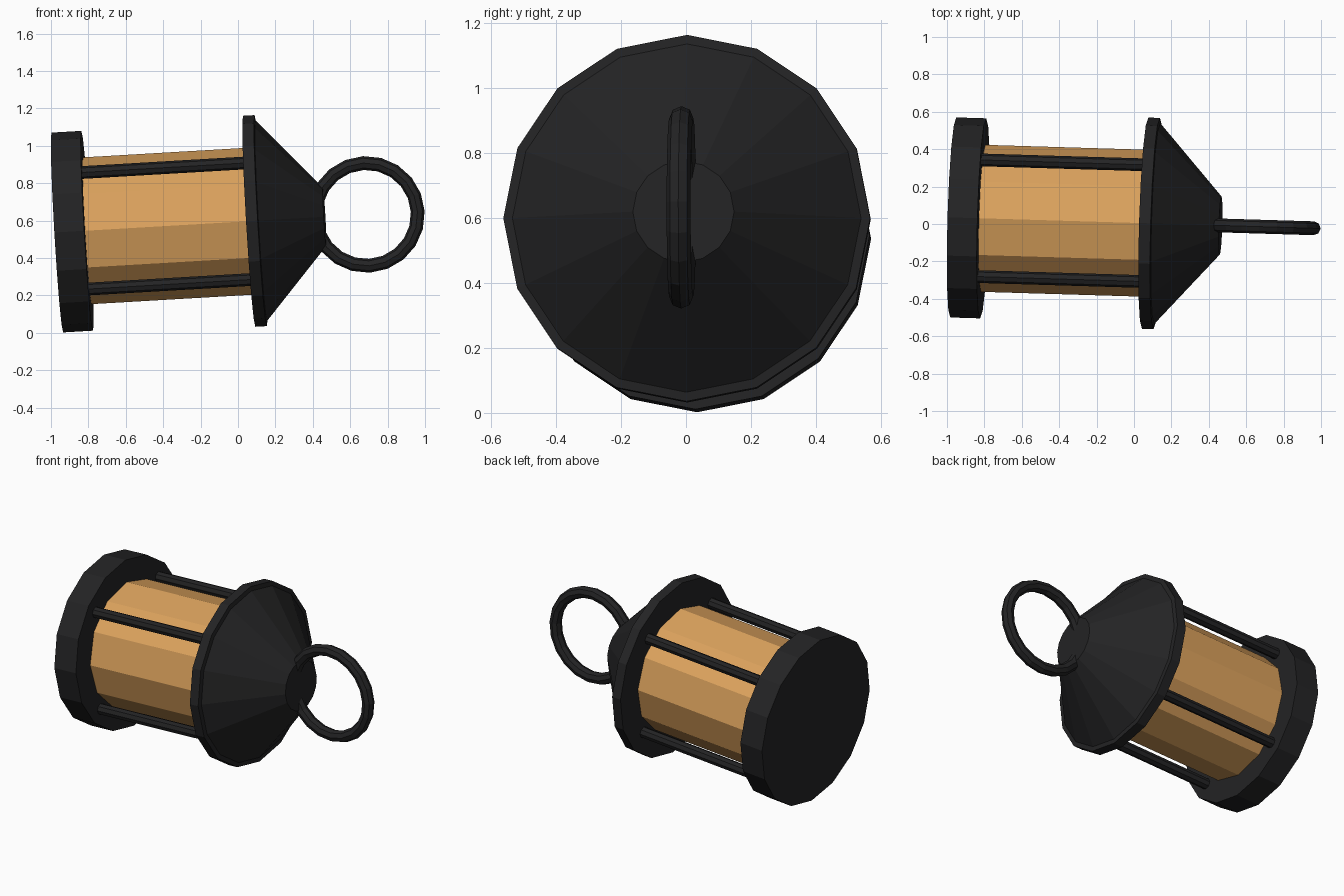
import bpy, bmesh, math
from mathutils import Matrix, Vector

if "Cube" in bpy.data.objects:
    bpy.data.objects.remove(bpy.data.objects["Cube"])

# Colours
def material(name, rgb):
    m = bpy.data.materials.new(name)
    m.diffuse_color = (*rgb, 1)
    m.use_nodes = True
    m.node_tree.nodes["Principled BSDF"].inputs["Base Color"].default_value = m.diffuse_color
    return m

iron = material("black_iron", (0.017, 0.017, 0.018))
amber = material("amber_glass", (0.72, 0.365, 0.11))

# Lantern frame: local z runs along the slightly tilted lantern axis, local x is up
START = Vector((-0.966, 0.035, 0.536))
axis = Vector((1, -0.030, 0.0585)).normalized()
side = axis.cross(Vector((0, 0, 1))).normalized()
up = side.cross(axis).normalized()
FRAME = Matrix.Translation(START) @ Matrix((up, side, axis)).transposed().to_4x4()

def finish(bm, name, mat):
    bmesh.ops.recalc_face_normals(bm, faces=bm.faces)
    me = bpy.data.meshes.new(name)
    bm.to_mesh(me)
    bm.free()
    me.transform(FRAME)
    me.materials.append(mat)
    ob = bpy.data.objects.new(name, me)
    bpy.context.collection.objects.link(ob)
    return ob

def turned(name, profile, sides, mat, cx=0, cy=0):
    """Closed solid turned from (radius, distance along axis) points."""
    bm = bmesh.new()
    rings = [[bm.verts.new((cx + r * math.cos(2 * math.pi * i / sides),
                            cy + r * math.sin(2 * math.pi * i / sides), d))
              for i in range(sides)] for r, d in profile]
    for a, b in zip(rings, rings[1:]):
        for i in range(sides):
            j = (i + 1) % sides
            bm.faces.new((a[i], a[j], b[j], b[i]))
    bm.faces.new(rings[0])
    bm.faces.new(rings[-1])
    return finish(bm, name, mat)

# Base, glass and roof
turned("base", [(0.535, 0), (0.535, 0.16)], 16, iron)
turned("glass", [(0.393, 0.15), (0.393, 1.04)], 12, amber)
turned("roof", [(0.565, 1.028), (0.565, 1.09), (0.537, 1.093), (0.156, 1.432)], 16, iron)

# Four corner posts
for k, (sx, sy) in enumerate([(1, 1), (1, -1), (-1, -1), (-1, 1)]):
    turned(f"post_{k + 1}", [(0.034, 0.15), (0.034, 1.04)], 8, iron, 0.312 * sx, 0.312 * sy)

# Carrying ring, standing in the plane of axis and up
bm = bmesh.new()
R, r, N, M = 0.275, 0.037, 20, 8
grid = []
for i in range(N):
    t = 2 * math.pi * i / N
    row = []
    for j in range(M):
        p = 2 * math.pi * j / M
        d = R + r * math.cos(p)
        row.append(bm.verts.new((d * math.sin(t), r * math.sin(p), 1.656 + d * math.cos(t))))
    grid.append(row)
for i in range(N):
    a, b = grid[i], grid[(i + 1) % N]
    for j in range(M):
        k = (j + 1) % M
        bm.faces.new((a[j], a[k], b[k], b[j]))
finish(bm, "carrying_ring", iron)
